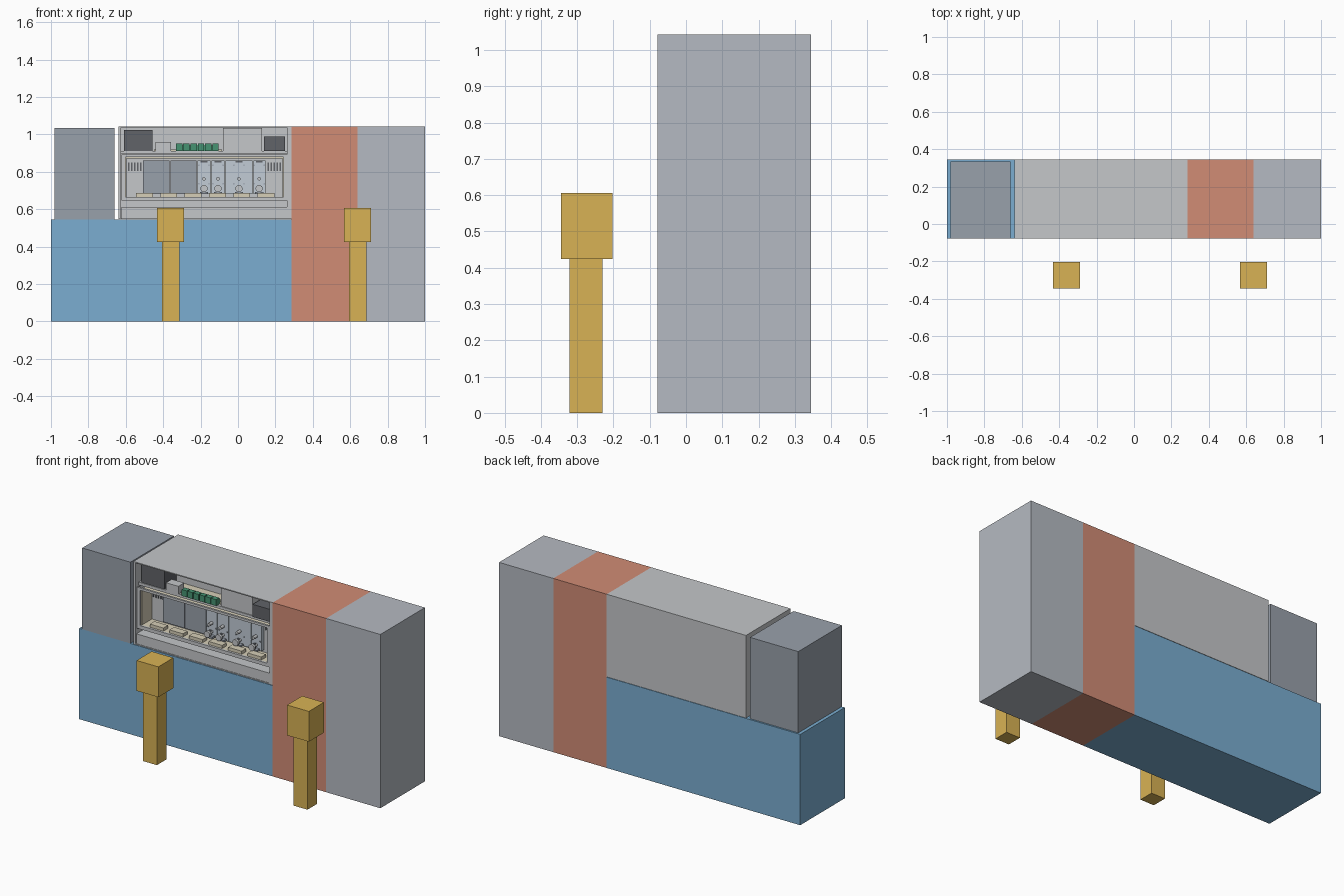
import bpy, bmesh, math
from mathutils import Matrix, Vector

if "Cube" in bpy.data.objects:
    bpy.data.objects.remove(bpy.data.objects["Cube"])

mats = {}


def srgb(c):
    return c / 12.92 if c <= 0.04045 else ((c + 0.055) / 1.055) ** 2.4


def material(key, rgb):
    m = bpy.data.materials.new(key)
    m.diffuse_color = (*[srgb(v) for v in rgb], 1)
    m.use_nodes = True
    m.node_tree.nodes["Principled BSDF"].inputs["Base Color"].default_value = m.diffuse_color
    mats[key] = m


material("blue", (0.48, 0.68, 0.82))
material("orange", (0.82, 0.55, 0.46))
material("yellow", (0.85, 0.70, 0.33))
material("light_grey", (0.77, 0.78, 0.79))
material("mid_grey", (0.71, 0.73, 0.76))
material("slate", (0.60, 0.63, 0.67))
material("charcoal", (0.38, 0.39, 0.41))
material("green", (0.28, 0.58, 0.45))
material("cream", (0.84, 0.81, 0.72))
material("pale_blue", (0.76, 0.80, 0.84))


def finish(name, bm, mat):
    me = bpy.data.meshes.new(name)
    bm.to_mesh(me)
    bm.free()
    ob = bpy.data.objects.new(name, me)
    bpy.context.collection.objects.link(ob)
    me.materials.append(mats[mat])
    return ob


def boxes(name, mat, *dims):
    """One object from boxes given as x0, x1, y0, y1, z0, z1."""
    bm = bmesh.new()
    for x0, x1, y0, y1, z0, z1 in dims:
        mid = Vector(((x0 + x1) / 2, (y0 + y1) / 2, (z0 + z1) / 2))
        size = Matrix.Diagonal((x1 - x0, y1 - y0, z1 - z0, 1))
        bmesh.ops.create_cube(bm, size=1, matrix=Matrix.Translation(mid) @ size)
    return finish(name, bm, mat)


def knobs(name, mat, *dims):
    """Front-facing cylinders given as x, z, radius, y0, y1."""
    bm = bmesh.new()
    for x, z, r, y0, y1 in dims:
        m = Matrix.Translation((x, (y0 + y1) / 2, z)) @ Matrix.Rotation(math.pi / 2, 4, 'X')
        bmesh.ops.create_cone(bm, cap_ends=True, segments=16, radius1=r, radius2=r,
                              depth=y1 - y0, matrix=m)
    ob = finish(name, bm, mat)
    for o in bpy.context.selected_objects:
        o.select_set(False)
    ob.select_set(True)
    bpy.context.view_layer.objects.active = ob
    bpy.ops.object.shade_smooth_by_angle()
    return ob


def frame(name, mat, x0, x1, y0, y1, z0, z1, l, r, b, t):
    """Rectangular frame with left, right, bottom, top bar widths."""
    return boxes(name, mat,
                 (x0, x0 + l, y0, y1, z0, z1), (x1 - r, x1, y0, y1, z0, z1),
                 (x0 + l, x1 - r, y0, y1, z0, z0 + b), (x0 + l, x1 - r, y0, y1, z1 - t, z1))


F, B = -0.078, 0.345   # front and back planes of the main volumes

# Main volumes
boxes("base_block", "blue", (-1, 0.285, F, B, 0, 0.545))
boxes("divider_block", "orange", (0.285, 0.64, F, B, 0, 1.043))
boxes("end_block", "mid_grey", (0.64, 1, F, B, 0, 1.043))
boxes("side_box", "slate", (-0.98, -0.66, F, 0.335, 0.545, 1.033))

# Posts standing in front
for side, x in (("left", -0.36), ("right", 0.64)):
    boxes(side + "_post", "yellow", (x - 0.046, x + 0.046, -0.321, -0.23, 0, 0.424))
    boxes(side + "_post_head", "yellow", (x - 0.072, x + 0.072, -0.345, -0.202, 0.424, 0.606))

# Cabinet shell: open front, solid back
frame("cabinet_shell", "light_grey", -0.64, 0.285, F, 0.07, 0.547, 1.043, 0.015, 0.022, 0.006, 0.006)
boxes("cabinet_back", "light_grey", (-0.64, 0.285, 0.07, B, 0.547, 1.043))

# Upper bay: shelf, board and electrical boxes
boxes("upper_shelf", "light_grey", (-0.625, 0.263, -0.05, 0.07, 0.895, 0.912))
boxes("terminal_board", "cream", (-0.45, -0.085, -0.03, 0.068, 0.912, 0.918))
boxes("dark_control_box", "charcoal", (-0.61, -0.457, -0.045, 0.07, 0.912, 1.024))
boxes("small_relay", "light_grey", (-0.44, -0.358, -0.055, 0.0, 0.912, 0.96))
boxes("power_unit", "light_grey", (-0.08, 0.128, -0.045, 0.07, 0.912, 1.035))
boxes("dark_filter_box", "charcoal", (0.139, 0.251, -0.06, 0.06, 0.912, 0.987))
boxes("green_terminals", "green",
      *[(-0.332 + i * 0.039, -0.298 + i * 0.039, -0.06, -0.03, 0.912, 0.95) for i in range(6)],
      (-0.332, -0.103, -0.045, -0.02, 0.912, 0.94))

# Middle bay: fascia window, liner, back plate
frame("window_fascia", "light_grey", -0.622, 0.262, -0.072, -0.06, 0.645, 0.892,
      0.02, 0.018, 0.021, 0.014)
frame("window_liner", "cream", -0.602, 0.244, -0.06, 0.035, 0.658, 0.878,
      0.006, 0.006, 0.008, 0.006)
boxes("window_back_plate", "light_grey", (-0.602, 0.244, 0.035, 0.05, 0.658, 0.878))

# Vent slats at both ends of the window
boxes("vent_slats", "charcoal",
      *[(x + i * 0.016, x + i * 0.016 + 0.007, 0.029, 0.036, z, z + 0.045)
        for x in (-0.588, 0.158) for i in range(5) for z in (0.803,)])

# Module fronts
boxes("wide_modules", "slate", (-0.508, -0.367, 0.015, 0.04, 0.68, 0.86),
      (-0.362, -0.222, 0.015, 0.04, 0.68, 0.86))
edges = (-0.218, -0.145, -0.07, 0.08, 0.15)
boxes("valve_modules", "pale_blue",
      *[(a + 0.002, b - 0.002, 0.012, 0.04, 0.68, 0.86) for a, b in zip(edges, edges[1:])])

# Valve knobs, stems, handles and screws
centres = (-0.182, -0.107, 0.005, 0.113)
knobs("valve_knobs", "light_grey",
      *[(x, 0.71, 0.019, -0.035, -0.02) for x in centres],
      *[(x, 0.71, 0.009, -0.02, 0.02) for x in centres],
      *[(x, 0.762, 0.009, -0.018, 0.02) for x in centres])
boxes("valve_brackets", "slate",
      *[(x - 0.022, x + 0.022, -0.015, 0.012, 0.68, 0.692) for x in centres],
      *[(x - 0.005, x + 0.005, -0.01, 0.0, 0.692, 0.725) for x in centres])
boxes("module_tabs", "charcoal",
      *[(x - 0.018, x + 0.018, 0.004, 0.012, 0.85, 0.858) for x in centres])
knobs("module_screws", "slate",
      *[(x + s * 0.027, z, 0.004, 0.007, 0.013)
        for x in centres for s in (-1, 1) for z in (0.735, 0.835)])

# Row of cable clamps along the window sill
boxes("cable_clamps", "cream",
      *[(-0.545 + i * 0.13, -0.455 + i * 0.13, -0.058, -0.015, 0.664, 0.685) for i in range(6)])

# Cable tray at the bottom of the cabinet
boxes("cable_tray", "light_grey", (-0.622, 0.262, -0.075, 0.07, 0.553, 0.612))
